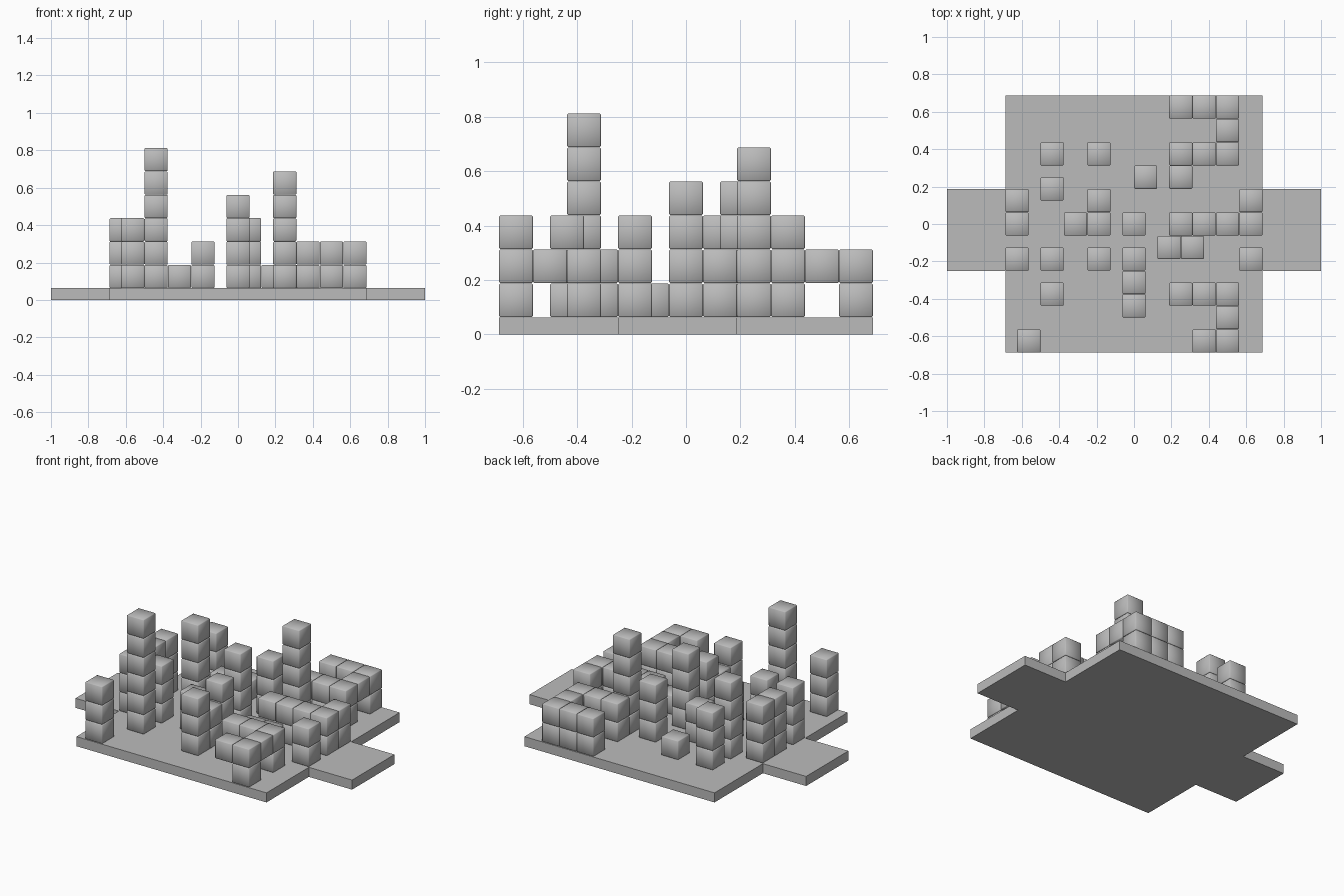
import bpy, bmesh

if "Cube" in bpy.data.objects:
    bpy.data.objects.remove(bpy.data.objects["Cube"])

U = 0.0625          # half a cube: the layout grid
SIZE = 0.1235       # cube edge, leaving a hairline gap

grey = bpy.data.materials.new("plain grey")
grey.diffuse_color = (0.5, 0.5, 0.5, 1)
grey.use_nodes = True
grey.node_tree.nodes["Principled BSDF"].inputs["Base Color"].default_value = grey.diffuse_color


def box_mesh(name, sx, sy, sz, bevel=0):
    bm = bmesh.new()
    bmesh.ops.create_cube(bm, size=1)
    bmesh.ops.scale(bm, vec=(sx, sy, sz), verts=bm.verts)
    if bevel:
        bmesh.ops.bevel(bm, geom=bm.edges[:], offset=bevel, segments=1, affect='EDGES')
        for f in bm.faces:
            f.smooth = True
    me = bpy.data.meshes.new(name)
    bm.to_mesh(me)
    bm.free()
    me.materials.append(grey)
    return me


def place(name, me, x, y, z):
    ob = bpy.data.objects.new(name, me)
    ob.location = (x, y, z)
    bpy.context.collection.objects.link(ob)


# base plate and the two side tabs
place("base_plate", box_mesh("base_plate", 22 * U, 22 * U, U), 0, 0, U / 2)
tab = box_mesh("side_tab", 5 * U, 7 * U, U)
for s in (-1, 1):
    place("side_tab", tab, s * 13.5 * U, -U / 2, U / 2)

# cubes
cube = box_mesh("block", SIZE, SIZE, SIZE, 0.004)


def stack(x, y, top, first=1):
    """Stack of cubes at grid position x, y from level first to level top."""
    for level in range(first, top + 1):
        place("block", cube, x * U, y * U, 2 * level * U)


# left towers
for y in (-3, 0, 2):
    stack(-10, y, 3)
stack(-9, -10, 3)
for y, h in ((-6, 6), (-3, 3), (3, 4), (6, 3)):
    stack(-7, y, h)
# low blocks left of centre
stack(-5, 0, 1)
for y, h in ((-3, 2), (0, 1), (2, 2), (6, 1)):
    stack(-3, y, h)
# centre towers
for y, h in ((-7, 3), (-5, 2), (-3, 3), (0, 4)):
    stack(0, y, h)
stack(1, 4, 3)
stack(4, 4, 5)
# low pair in front of the middle wall
for x in (3, 5):
    stack(x, -2, 1)
# walls two cubes high
for x in (4, 6, 8):
    for y in (-6, 0, 6, 10):
        stack(x, y, 2)
for y in (-3, 0, 2):
    stack(10, y, 2)
# bridges and overhanging corner
for y in (-8, 8):
    stack(8, y, 2, 2)
stack(8, -10, 2)
stack(6, -10, 2, 2)
